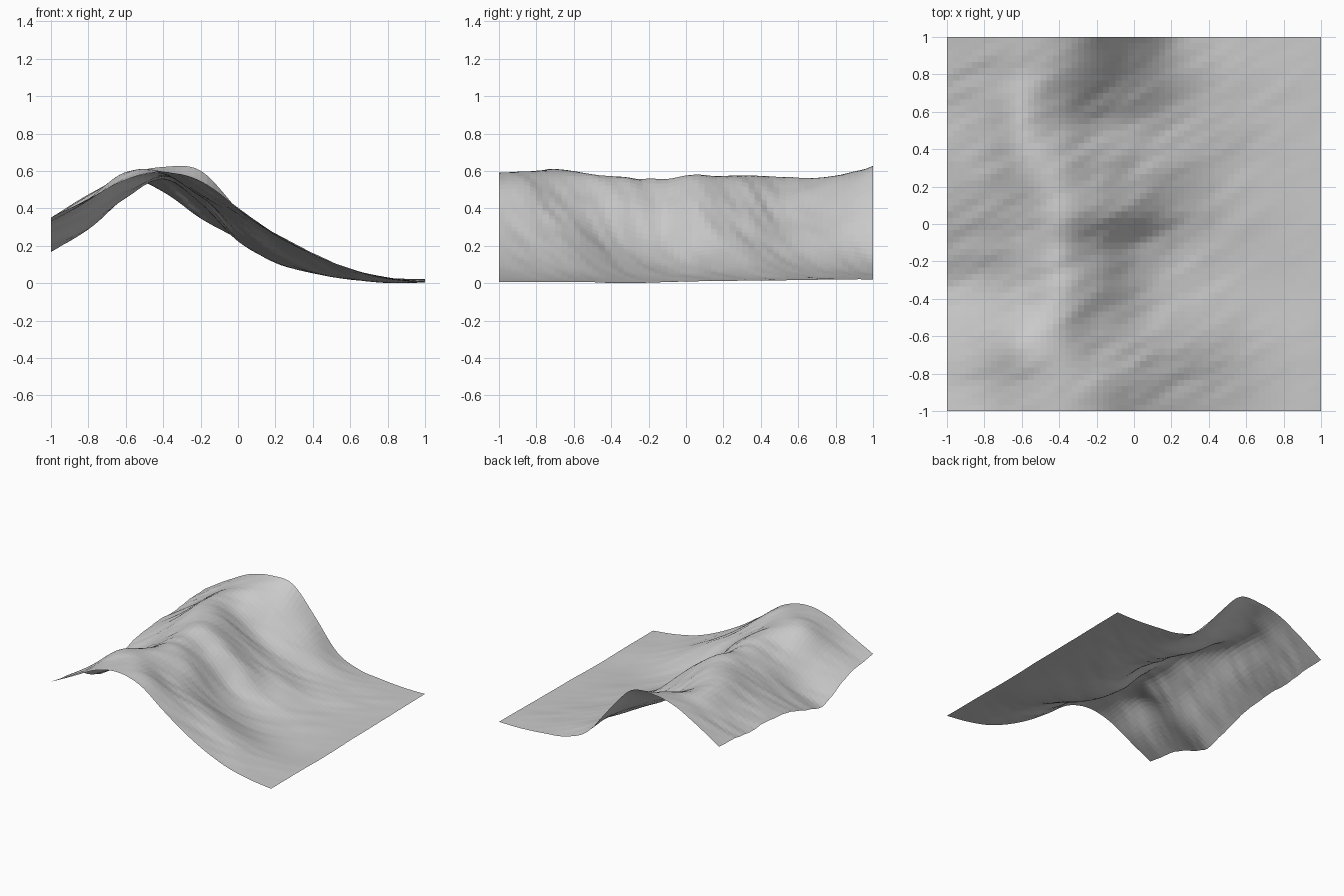
import bpy, bmesh
from mathutils import Vector, noise

N = 60  # grid cells per side

# Height cross-sections along x (every 0.2 from -1 to 1), at stations in y
STATIONS = [-1, -0.85, -0.65, -0.36, -0.12, 0.07, 0.32, 0.55, 0.8, 1]
SECTIONS = [
    [.36, .46, .56, .60, .55, .41, .27, .165, .085, .04, .015],
    [.335, .45, .575, .605, .55, .405, .265, .16, .085, .035, .015],  # spur
    [.30, .44, .60, .60, .475, .375, .27, .165, .075, .03, .015],
    [.185, .31, .47, .575, .48, .28, .16, .085, .035, .01, .012],     # valley
    [.23, .335, .48, .565, .435, .235, .12, .06, .03, .015, .015],
    [.29, .385, .51, .59, .50, .33, .16, .075, .04, .02, .02],        # spur
    [.33, .43, .57, .56, .42, .28, .175, .085, .04, .025, .022],
    [.33, .44, .575, .49, .355, .25, .15, .09, .05, .03, .025],       # bowl
    [.35, .46, .565, .575, .48, .335, .18, .09, .05, .035, .028],
    [.36, .48, .585, .63, .61, .40, .16, .07, .045, .03, .03],        # shoulder
]


def spline(v, t):
    """Catmull-Rom through evenly indexed values."""
    i = min(int(t), len(v) - 2)
    f = t - i
    b, c = v[i], v[i + 1]
    a = v[i - 1] if i > 0 else 2 * b - c
    d = v[i + 2] if i + 2 < len(v) else 2 * c - b
    return b + .5 * f * (c - a + f * (2*a - 5*b + 4*c - d + f * (3*(b - c) + d - a)))


def station_index(y):
    for i in range(len(STATIONS) - 1):
        if y <= STATIONS[i + 1]:
            return i + (y - STATIONS[i]) / (STATIONS[i + 1] - STATIONS[i])
    return len(STATIONS) - 1


def height(x, y):
    t = min(max((x + 1) / 0.2, 0), 10)
    z = spline([spline(s, t) for s in SECTIONS], station_index(y))
    # Diagonal erosion gullies, strongest on the mid slopes, fading at the rims
    slope = min(1, max(0, z * (0.68 - z) * 9)) * min(1, 0.3 + 4 * (1 - abs(y)))
    p = Vector((x * 1.8, (y - 0.5 * x) * 5, 3.7))
    gully = noise.noise(p) * 0.010 + noise.noise(p * 2.5) * 0.012
    return z + gully * slope


# Terrain sheet
bm = bmesh.new()
bmesh.ops.create_grid(bm, x_segments=N, y_segments=N, size=1)
for v in bm.verts:
    v.co.z = height(v.co.x, v.co.y)
low = min(v.co.z for v in bm.verts)
for v in bm.verts:
    v.co.z -= low
mesh = bpy.data.meshes.new("terrain_ridge")
bm.to_mesh(mesh)
bm.free()
bpy.context.collection.objects.link(bpy.data.objects.new("terrain_ridge", mesh))
